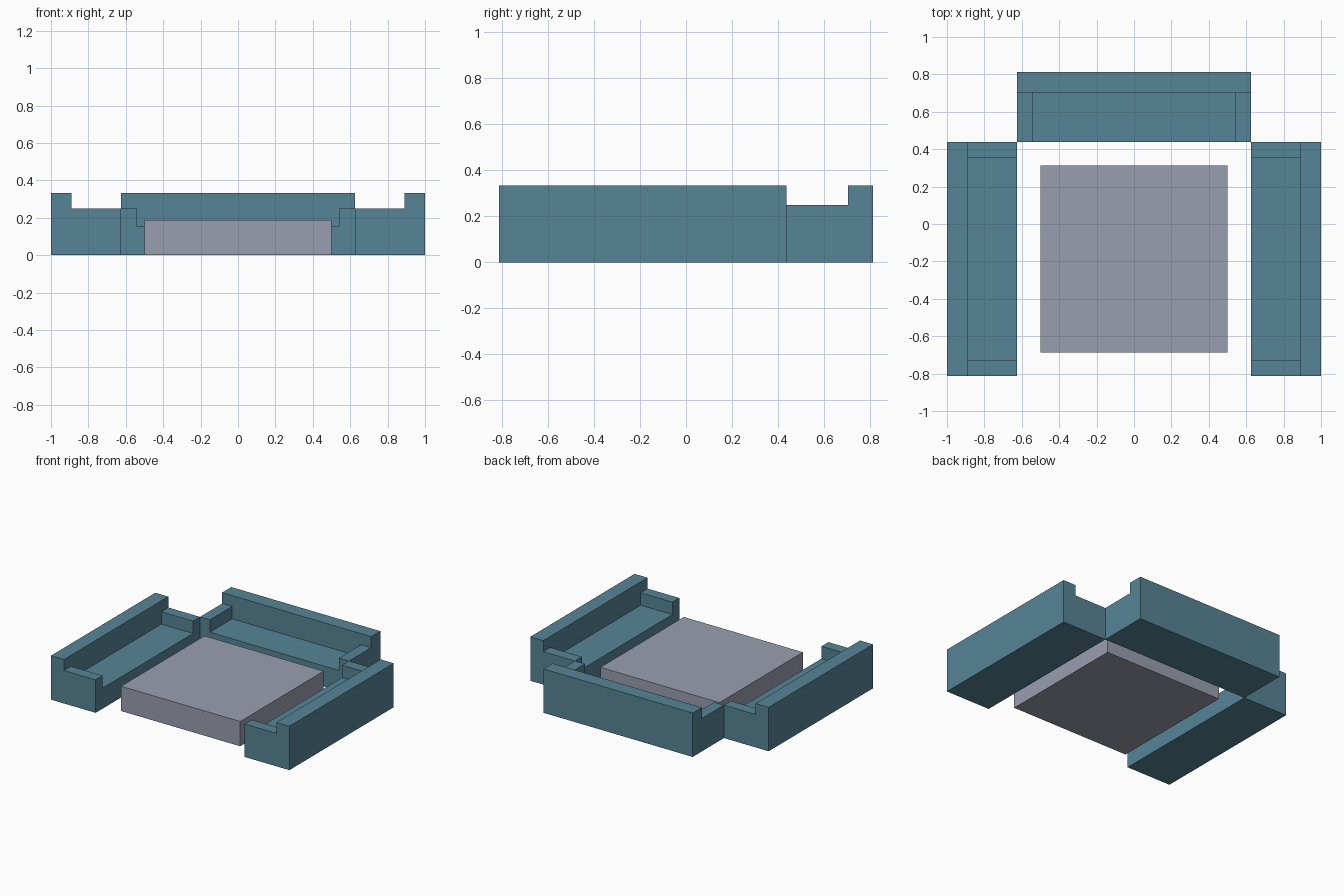
import bpy, bmesh, math
from mathutils import Matrix

if "Cube" in bpy.data.objects:
    bpy.data.objects.remove(bpy.data.objects["Cube"])


def srgb(r, g, b):
    def lin(c):
        c /= 255
        return c / 12.92 if c <= 0.04045 else ((c + 0.055) / 1.055) ** 2.4
    return (lin(r), lin(g), lin(b), 1)


def material(name, colour):
    m = bpy.data.materials.new(name)
    m.diffuse_color = colour
    m.use_nodes = True
    m.node_tree.nodes["Principled BSDF"].inputs["Base Color"].default_value = m.diffuse_color
    return m


teal = material("teal_fabric", srgb(86, 132, 150))
grey = material("lilac_grey_table", srgb(154, 158, 175))


def prism(name, profile, x0, x1, mat):
    """Extrude a (y, z) profile along x."""
    bm = bmesh.new()
    face = bm.faces.new([bm.verts.new((x0, y, z)) for y, z in profile])
    ext = bmesh.ops.extrude_face_region(bm, geom=[face])
    verts = [v for v in ext["geom"] if isinstance(v, bmesh.types.BMVert)]
    bmesh.ops.translate(bm, verts=verts, vec=(x1 - x0, 0, 0))
    bmesh.ops.recalc_face_normals(bm, faces=bm.faces)
    mesh = bpy.data.meshes.new(name)
    bm.to_mesh(mesh)
    bm.free()
    mesh.materials.append(mat)
    obj = bpy.data.objects.new(name, mesh)
    bpy.context.collection.objects.link(obj)
    return obj


def box_profile(y0, y1, z0, z1):
    return [(y0, z0), (y1, z0), (y1, z1), (y0, z1)]


LENGTH, DEPTH = 1.25, 0.375
BACK, ARM = 0.109, 0.083             # backrest and armrest thickness
BACK_Z, ARM_Z, SEAT_Z = 0.333, 0.25, 0.156


def sofa(name, x, y, angle):
    """Sofa facing local -y, origin at its centre, seat cut between the arms."""
    f, b, h = -DEPTH / 2, DEPTH / 2, LENGTH / 2
    s = b - BACK
    body = prism(name, [(f, 0), (b, 0), (b, BACK_Z), (s, BACK_Z), (s, ARM_Z), (f, ARM_Z)],
                 -h, h, teal)
    cutter = prism("seat_cutter", box_profile(f - 0.1, s, SEAT_Z, ARM_Z + 0.05),
                   -h + ARM, h - ARM, teal)
    cutter.hide_render = True
    cut = body.modifiers.new("seat_cut", 'BOOLEAN')
    cut.operation, cut.solver, cut.object = 'DIFFERENCE', 'EXACT', cutter
    bpy.context.view_layer.objects.active = body
    bpy.ops.object.modifier_apply(modifier=cut.name)
    bpy.data.objects.remove(cutter)
    body.data.transform(Matrix.Translation((x, y, 0)) @ Matrix.Rotation(angle, 4, 'Z'))


# Three sofas around the table
sofa("back_sofa", 0, 0.625, 0)
sofa("left_sofa", -0.8125, -0.1875, math.pi / 2)
sofa("right_sofa", 0.8125, -0.1875, -math.pi / 2)

# Low square table
prism("table", box_profile(-0.6875, 0.3125, 0, 0.1875), -0.5, 0.5, grey)
